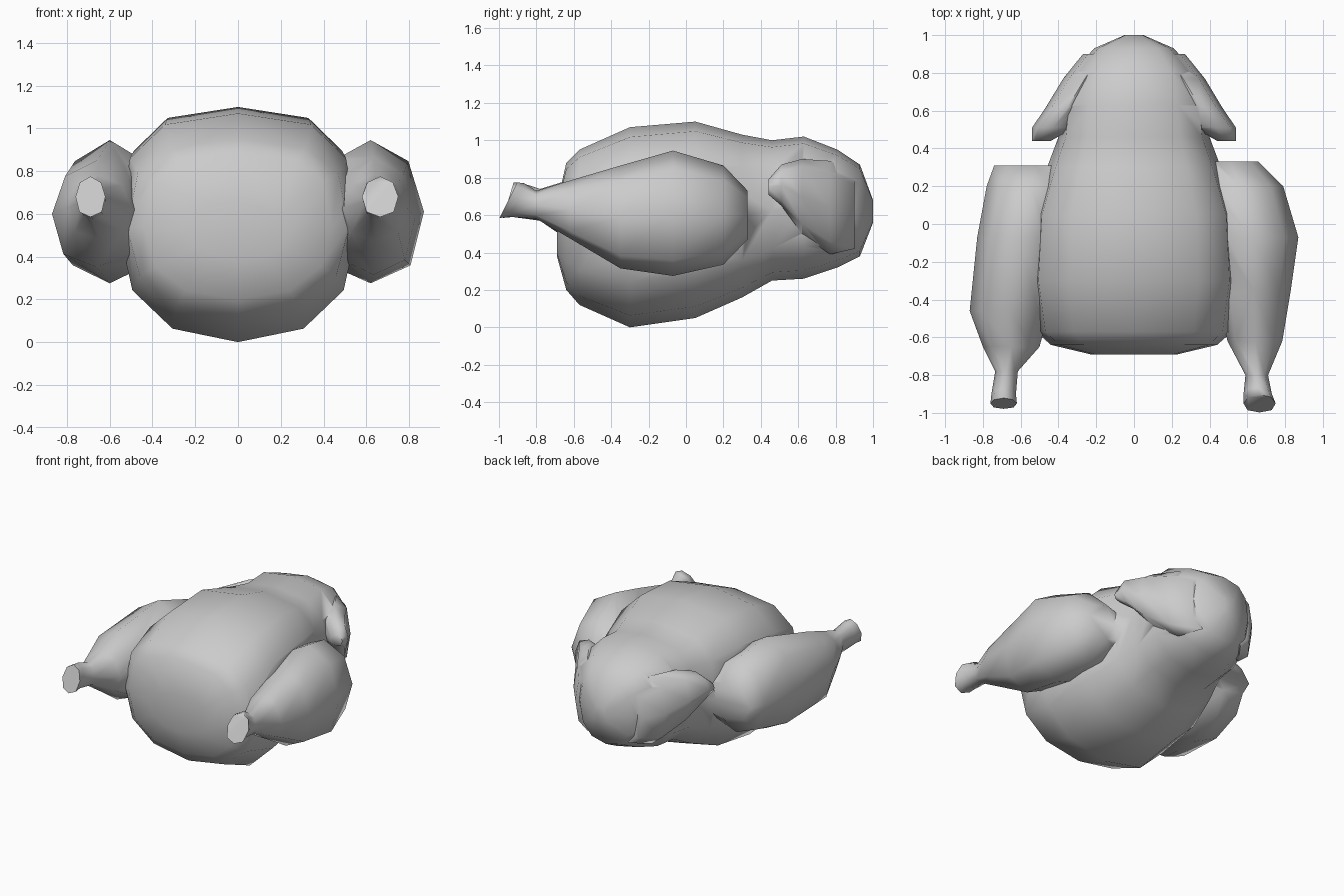
import bpy, math
from mathutils import Vector

if "Cube" in bpy.data.objects:
    bpy.data.objects.remove(bpy.data.objects["Cube"])


def curve_pow(v, p):
    return math.copysign(abs(v) ** (2 / p), v)


def loft(name, rings, sides, p_top=2.2, p_low=2.2, side=1):
    """Skin rings along y: (y, centre x, centre z, half width, half height, lean)."""
    verts, faces = [], []
    for y, cx, cz, rx, rz, lean in rings:
        for i in range(sides):
            a = math.tau * i / sides
            p = p_top if math.sin(a) >= 0 else p_low
            dx = rx * curve_pow(math.cos(a), p)
            dz = rz * curve_pow(math.sin(a), p)
            verts.append(Vector((side * (cx + dx), y + lean * dz, cz + dz)))
    for r in range(len(rings) - 1):
        for i in range(sides):
            j = (i + 1) % sides
            a, b = r * sides, (r + 1) * sides
            faces.append((a + i, b + i, b + j, a + j))
    first = tuple(range(sides))
    last = tuple(range((len(rings) - 1) * sides, len(rings) * sides))
    faces += [first, last[::-1]]
    if side < 0:
        faces = [f[::-1] for f in faces]
    mesh = bpy.data.meshes.new(name)
    mesh.from_pydata(verts, [], faces)
    mesh.validate()
    obj = bpy.data.objects.new(name, mesh)
    bpy.context.collection.objects.link(obj)
    bpy.ops.object.select_all(action='DESELECT')
    obj.select_set(True)
    bpy.context.view_layer.objects.active = obj
    bpy.ops.object.mode_set(mode='EDIT')
    bpy.ops.mesh.select_all(action='SELECT')
    bpy.ops.mesh.normals_make_consistent(inside=False)
    bpy.ops.object.mode_set(mode='OBJECT')
    bpy.ops.object.shade_smooth_by_angle(angle=math.radians(75))
    return obj


def merge(target, parts):
    """Fuse parts into the target so no hidden surfaces remain inside."""
    for part in parts:
        mod = target.modifiers.new(part.name, 'BOOLEAN')
        mod.operation = 'UNION'
        mod.solver = 'EXACT'
        mod.object = part
        bpy.context.view_layer.objects.active = target
        bpy.ops.object.modifier_apply(modifier=mod.name)
        bpy.data.objects.remove(part)
    bpy.ops.object.select_all(action='DESELECT')
    target.select_set(True)
    bpy.context.view_layer.objects.active = target
    bpy.ops.object.shade_smooth_by_angle(angle=math.radians(75))


# Plump roast body: y, half width, bottom z, top z
body_rings = [
    (-.69, .23, .38, .66), (-.64, .44, .20, .88), (-.57, .52, .12, .95),
    (-.30, .56, .00, 1.07), (.05, .54, .05, 1.10), (.30, .46, .16, 1.03),
    (.46, .40, .25, 1.0), (.63, .38, .26, 1.02), (.81, .32, .32, .95),
    (.93, .21, .38, .87), (1.0, .05, .56, .68),
]
body = loft("roast_bird_body",
            [(y, 0, (lo + hi) / 2, w, (hi - lo) / 2, 0) for y, w, lo, hi in body_rings],
            12, p_top=2.8, p_low=2.3)

# Drumsticks with thigh, thin ankle and bone knob
right_leg = [
    (-.95, .665, .68, .085, .095, .5), (-.90, .655, .68, .075, .09, .4),
    (-.80, .65, .655, .06, .075, 0), (-.62, .64, .63, .145, .155, 0),
    (-.35, .635, .59, .195, .275, 0), (-.07, .62, .61, .25, .335, 0),
    (.20, .56, .60, .23, .265, 0), (.33, .51, .60, .15, .13, 0),
]
left_leg = [
    (-.95, .69, .68, .07, .095, .3), (-.90, .69, .68, .065, .09, .3),
    (-.78, .675, .655, .06, .085, 0), (-.65, .65, .63, .15, .15, 0),
    (-.46, .66, .60, .21, .25, 0), (-.07, .60, .61, .23, .335, 0),
    (.20, .55, .60, .23, .265, 0), (.31, .52, .60, .22, .13, 0),
]
legs = [loft("right_drumstick", right_leg, 8, 2.0, 2.4),
        loft("left_drumstick", left_leg, 8, 2.0, 2.4, side=-1)]

# Broad wings folded over the shoulders, tips flaring outward
wing = [
    (.90, .17, .62, .10, .20, 0), (.77, .26, .64, .115, .25, 0),
    (.62, .35, .70, .115, .20, 0), (.51, .43, .76, .11, .11, 0),
    (.44, .49, .75, .05, .04, 0),
]
wings = [loft(label + "_wing", wing, 8, side=s)
         for s, label in ((1, "right"), (-1, "left"))]

merge(body, legs + wings)
